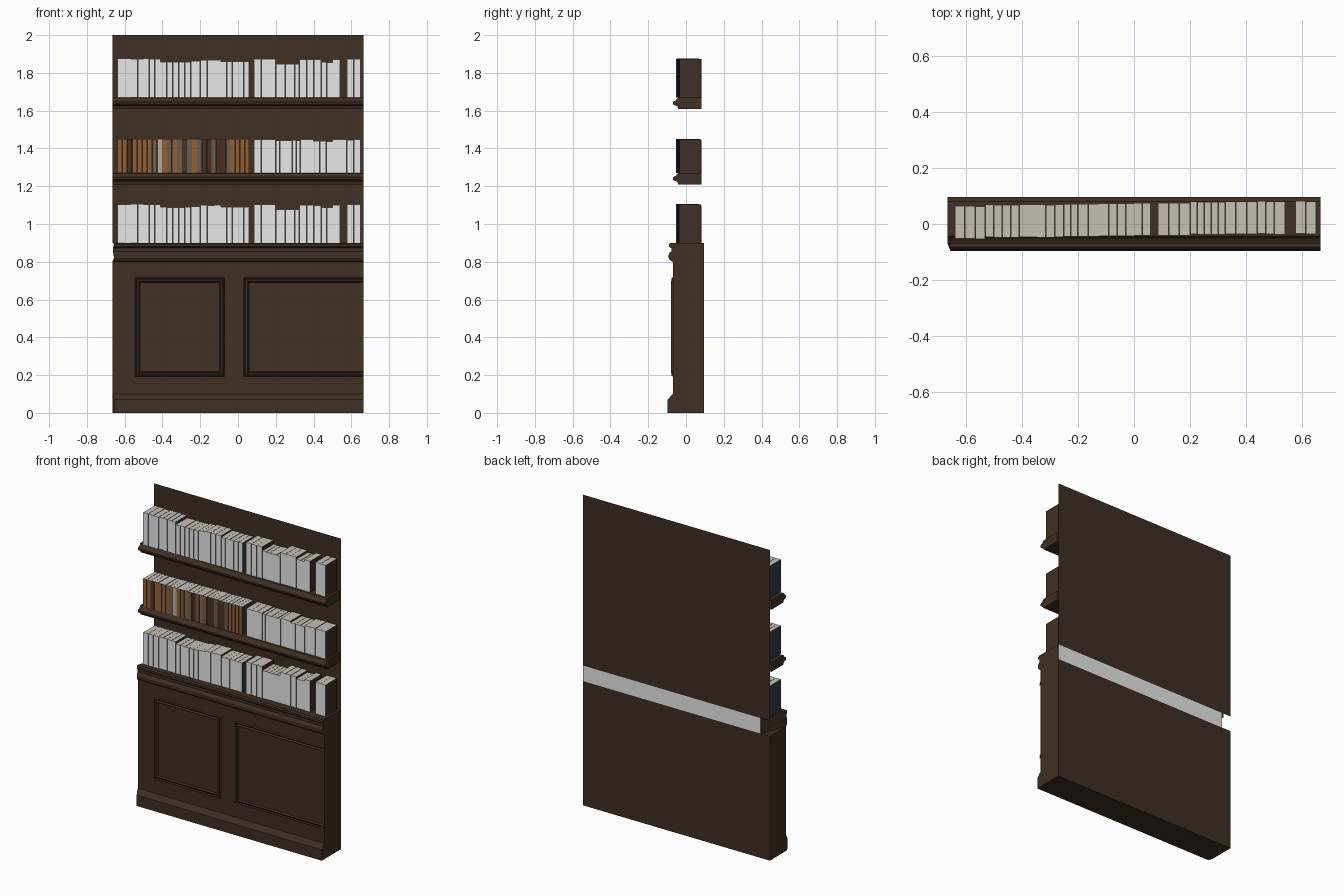
import bpy, bmesh, random

if "Cube" in bpy.data.objects:
    bpy.data.objects.remove(bpy.data.objects["Cube"])

random.seed(4)
HW = 0.665          # half width
BACK = 0.096        # rear plane
FRONT = -0.07       # cabinet face


def mat(name, rgb):
    m = bpy.data.materials.new(name)
    m.diffuse_color = (*rgb, 1)
    m.use_nodes = True
    m.node_tree.nodes["Principled BSDF"].inputs["Base Color"].default_value = m.diffuse_color
    return m


WOOD = mat("dark_wood", (0.05, 0.029, 0.018))
WHITE = mat("white_spine", (0.8, 0.8, 0.8))
PAGE = mat("page_beige", (0.56, 0.53, 0.47))
SLATE = mat("slate_cover", (0.03, 0.045, 0.055))
TAN = mat("tan_leather", (0.3, 0.12, 0.035))
TAUPE = mat("taupe_leather", (0.15, 0.11, 0.075))
BROWN = mat("brown_leather", (0.07, 0.03, 0.015))
CREAM = mat("cream_leather", (0.5, 0.42, 0.3))


def finish(name, bm, mats, rule=None):
    bmesh.ops.recalc_face_normals(bm, faces=bm.faces)
    bm.normal_update()
    if rule:
        for f in bm.faces:
            f.material_index = rule(f)
    me = bpy.data.meshes.new(name)
    bm.to_mesh(me)
    bm.free()
    for m in mats:
        me.materials.append(m)
    ob = bpy.data.objects.new(name, me)
    bpy.context.collection.objects.link(ob)
    return ob


def add_box(bm, x0, x1, y0, y1, z0, z1):
    v = [bm.verts.new((x, y, z)) for x in (x0, x1) for y in (y0, y1) for z in (z0, z1)]
    for q in ((0, 1, 3, 2), (4, 6, 7, 5), (0, 4, 5, 1), (2, 3, 7, 6), (0, 2, 6, 4), (1, 5, 7, 3)):
        bm.faces.new([v[i] for i in q])


def moulding(name, profile, mitre=0.0, mats=(WOOD,), rule=None):
    """Extrude a (y, z) profile across the width; the left end can be mitred."""
    bm = bmesh.new()
    left = [bm.verts.new((-HW + mitre * abs(y - FRONT), y, z)) for y, z in profile]
    right = [bm.verts.new((HW, y, z)) for y, z in profile]
    n = len(profile)
    for i in range(n):
        j = (i + 1) % n
        bm.faces.new((left[i], left[j], right[j], right[i]))
    bm.faces.new(left)
    bm.faces.new(right[::-1])
    return finish(name, bm, mats, rule)


def panel_frame(name, x0, x1, open_right):
    """Raised picture-frame moulding on the cabinet face."""
    bm = bmesh.new()
    rings = []
    for d, y in ((0, FRONT), (0.004, -0.078), (0.011, -0.073), (0.021, -0.079), (0.027, FRONT)):
        xr = x1 if open_right else x1 - d
        a, b = 0.193 + d, 0.718 - d
        rings.append([bm.verts.new(p) for p in
                      ((xr, y, a), (x0 + d, y, a), (x0 + d, y, b), (xr, y, b))])
    for r, s in zip(rings, rings[1:]):
        for i in range(3 if open_right else 4):
            j = (i + 1) % 4
            bm.faces.new((r[i], r[j], s[j], s[i]))
    ob = finish(name, bm, (WOOD,))
    if sum(p.normal.y * p.area for p in ob.data.polygons) > 0:
        ob.data.flip_normals()


# Lower cabinet
bm = bmesh.new()
add_box(bm, -HW, HW, FRONT, BACK, 0, 0.8)
finish("cabinet", bm, (WOOD,))
moulding("plinth", ((FRONT, 0), (-0.097, 0), (-0.097, 0.07), (-0.088, 0.08),
                    (-0.076, 0.095), (FRONT, 0.1)), 0.4)
panel_frame("left_panel_frame", -0.545, -0.072, False)
panel_frame("right_panel_frame", 0.03, HW, True)

# Waist moulding with an unpainted back
moulding("waist_moulding",
         ((BACK, 0.8), (FRONT, 0.8), (-0.085, 0.808), (-0.092, 0.82), (-0.092, 0.838),
          (-0.085, 0.85), (-0.078, 0.855), (-0.078, 0.872), (-0.09, 0.88),
          (-0.09, 0.893), (-0.082, 0.9), (BACK, 0.9)),
         0.4, (WOOD, WHITE), lambda f: int(f.normal.y > 0.9))

# Thin back panel
bm = bmesh.new()
bm.faces.new([bm.verts.new(p) for p in
              ((HW, BACK, 0.9), (-HW, BACK, 0.9), (-HW, BACK, 2), (HW, BACK, 2))])
ob = finish("back_panel", bm, (WOOD,))
if ob.data.polygons[0].normal.y > 0:
    ob.data.flip_normals()

# Two shelves with moulded noses
for name, z in (("lower_shelf", 1.21), ("upper_shelf", 1.61)):
    moulding(name, [(y, z + h) for y, h in
                    ((0.082, 0), (-0.042, 0), (-0.045, 0.014), (-0.062, 0.019), (-0.07, 0.026),
                     (-0.07, 0.036), (-0.052, 0.046), (-0.045, 0.058), (-0.038, 0.06),
                     (0.082, 0.06))])


def book_run(name, x0, x1, y0, z0, height, count, spines, cover):
    """A run of equal books: coloured spines, beige page tops, dark covers."""
    bm = bmesh.new()
    w = (x1 - x0) / count
    for i in range(count):
        y = y0 + random.uniform(-0.001, 0.001)
        add_box(bm, x0 + i * w + 0.0008, x0 + (i + 1) * w - 0.0008, y, y + 0.116,
                z0, z0 + height + random.uniform(-0.001, 0.001))
    def rule(f):
        if f.normal.z > 0.9:
            return 0
        if f.normal.y < -0.9:
            i = int((f.calc_center_median().x - x0) / w)
            return 2 + i % len(spines)
        return 1
    finish(name, bm, (PAGE, cover, *spines), rule)


# Tall book rows: x start, x end, front y, height, number of books
TALL = ((-0.64, -0.53, -0.052, 0.205, 3), (-0.53, -0.41, -0.048, 0.204, 4),
        (-0.41, -0.25, -0.047, 0.188, 5), (-0.25, -0.2, -0.045, 0.193, 2),
        (-0.2, -0.09, -0.044, 0.2, 3), (-0.09, 0.06, -0.042, 0.19, 5),
        (0.085, 0.2, -0.04, 0.203, 3), (0.2, 0.325, -0.037, 0.177, 5),
        (0.325, 0.44, -0.036, 0.2, 3), (0.44, 0.5, -0.035, 0.187, 2),
        (0.5, 0.54, -0.036, 0.2, 1), (0.575, 0.65, -0.035, 0.203, 2))
for row, z in (("bottom", 0.9), ("top", 1.67)):
    for i, (a, b, y, h, n) in enumerate(TALL):
        book_run(f"{row}_row_books_{i + 1}", a, b, y, z, h, n, (WHITE,),
                 SLATE if b < 0.07 else WOOD)

# Middle row: leather books on the left, white ones on the right
LEATHER = ((-0.64, -0.48, (TAN, TAN, BROWN, TAN)), (-0.48, -0.35, (TAN, TAUPE, CREAM)),
           (-0.35, -0.19, (TAN, TAUPE, BROWN, TAUPE)), (-0.19, -0.04, (BROWN, BROWN, TAUPE)),
           (-0.04, 0.06, (TAN, TAN)))
for i, (a, b, s) in enumerate(LEATHER):
    book_run(f"leather_books_{i + 1}", a, b, -0.052 + 0.0025 * i, 1.27, 0.18,
             max(2, round((b - a) / 0.026)), s, SLATE)
for i, (a, b, h, n) in enumerate(((0.085, 0.2, 0.177, 3), (0.2, 0.33, 0.173, 6),
                                  (0.33, 0.4, 0.178, 2), (0.4, 0.5, 0.168, 3),
                                  (0.5, 0.65, 0.177, 4))):
    book_run(f"middle_white_books_{i + 1}", a, b, -0.039 + 0.001 * i, 1.27, h, n, (WHITE,), WOOD)
